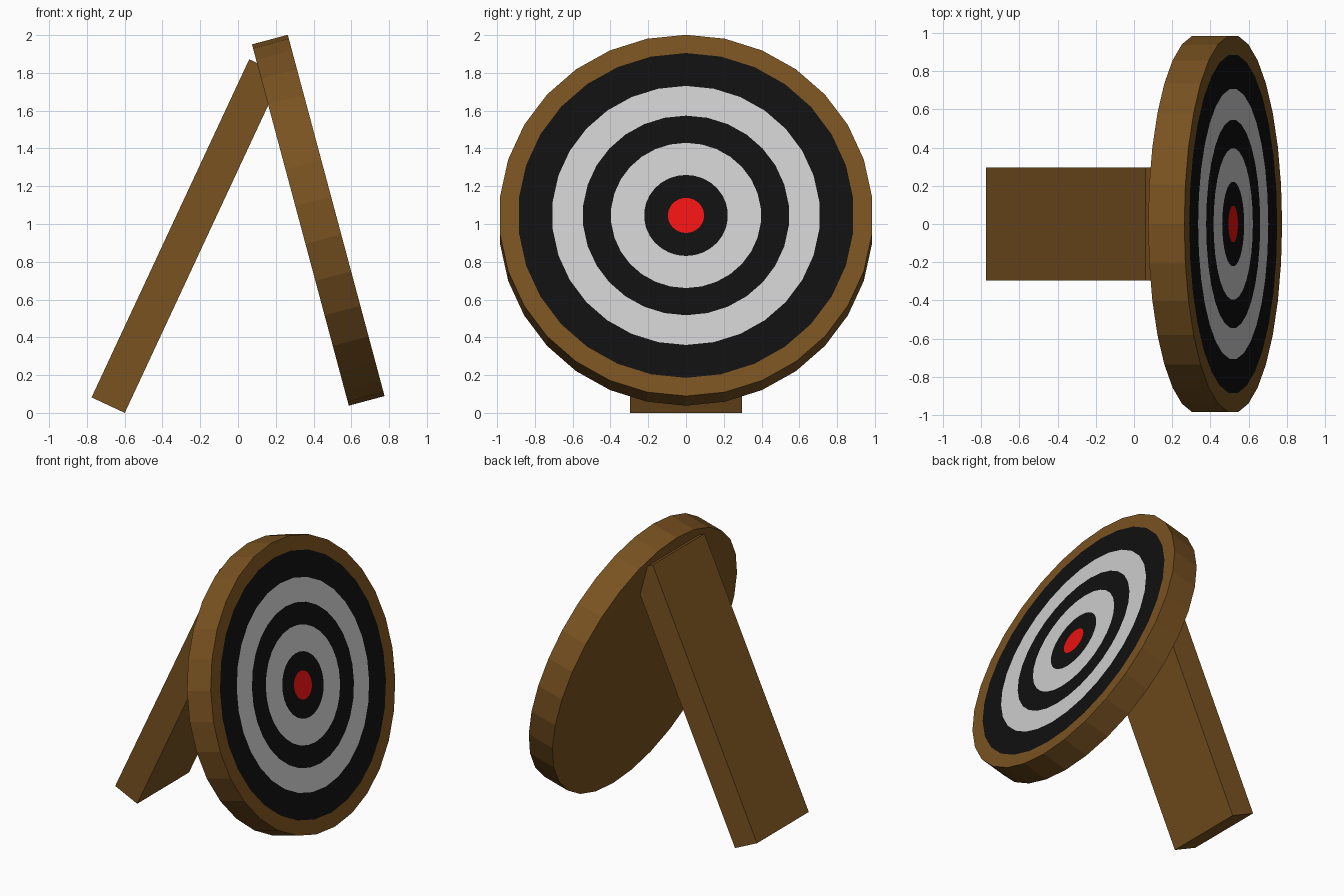
import bpy, bmesh, math
from mathutils import Matrix

if "Cube" in bpy.data.objects:
    bpy.data.objects.remove(bpy.data.objects["Cube"])


def material(name, rgb):
    m = bpy.data.materials.new(name)
    m.diffuse_color = (*rgb, 1)
    m.use_nodes = True
    m.node_tree.nodes["Principled BSDF"].inputs["Base Color"].default_value = m.diffuse_color
    return m


wood = material("wood", (0.19, 0.084, 0.0146))
black = material("black", (0.005, 0.005, 0.005))
white = material("white", (0.8, 0.8, 0.8))
red = material("red", (0.83, 0.006, 0.006))


def make_object(name, bm, mats, matrix):
    bmesh.ops.recalc_face_normals(bm, faces=bm.faces)
    mesh = bpy.data.meshes.new(name)
    bm.to_mesh(mesh)
    bm.free()
    for m in mats:
        mesh.materials.append(m)
    obj = bpy.data.objects.new(name, mesh)
    obj.matrix_world = matrix
    bpy.context.collection.objects.link(obj)
    return obj


# Target disc: rim and painted rings, local z is the facing direction
SIDES, HALF = 30, 0.098
bm = bmesh.new()


def ring(radius, z):
    # first vertex points along local -x, which becomes the top
    return [bm.verts.new((-radius * math.cos(a), radius * math.sin(a), z))
            for a in (2 * math.pi * i / SIDES for i in range(SIDES))]


# (radius, height, material of the band ending at this ring)
bands = [(0.99, HALF, 0), (0.89, HALF, 0), (0.71, HALF, 1), (0.547, HALF, 2),
         (0.398, HALF, 1), (0.222, HALF, 2), (0.096, HALF, 1)]
outer = ring(0.99, -HALF)
bm.faces.new(outer)
for radius, z, mat in bands:
    inner = ring(radius, z)
    for i in range(SIDES):
        j = (i + 1) % SIDES
        bm.faces.new((outer[i], outer[j], inner[j], inner[i])).material_index = mat
    outer = inner
bm.faces.new(outer).material_index = 3
make_object("target_disc", bm, [wood, black, white, red],
            Matrix.Translation((0.425, 0, 1.02))
            @ Matrix.Rotation(math.radians(75), 4, 'Y'))

# Support leg: one leaning plank whose top sinks into the disc
bm = bmesh.new()
bmesh.ops.create_cube(bm, size=1)
bmesh.ops.scale(bm, vec=(0.194, 0.592, 1.975), verts=bm.verts)
make_object("support_leg", bm, [wood],
            Matrix.Translation((-0.27, 0, 0.936))
            @ Matrix.Rotation(math.radians(25), 4, 'Y'))
